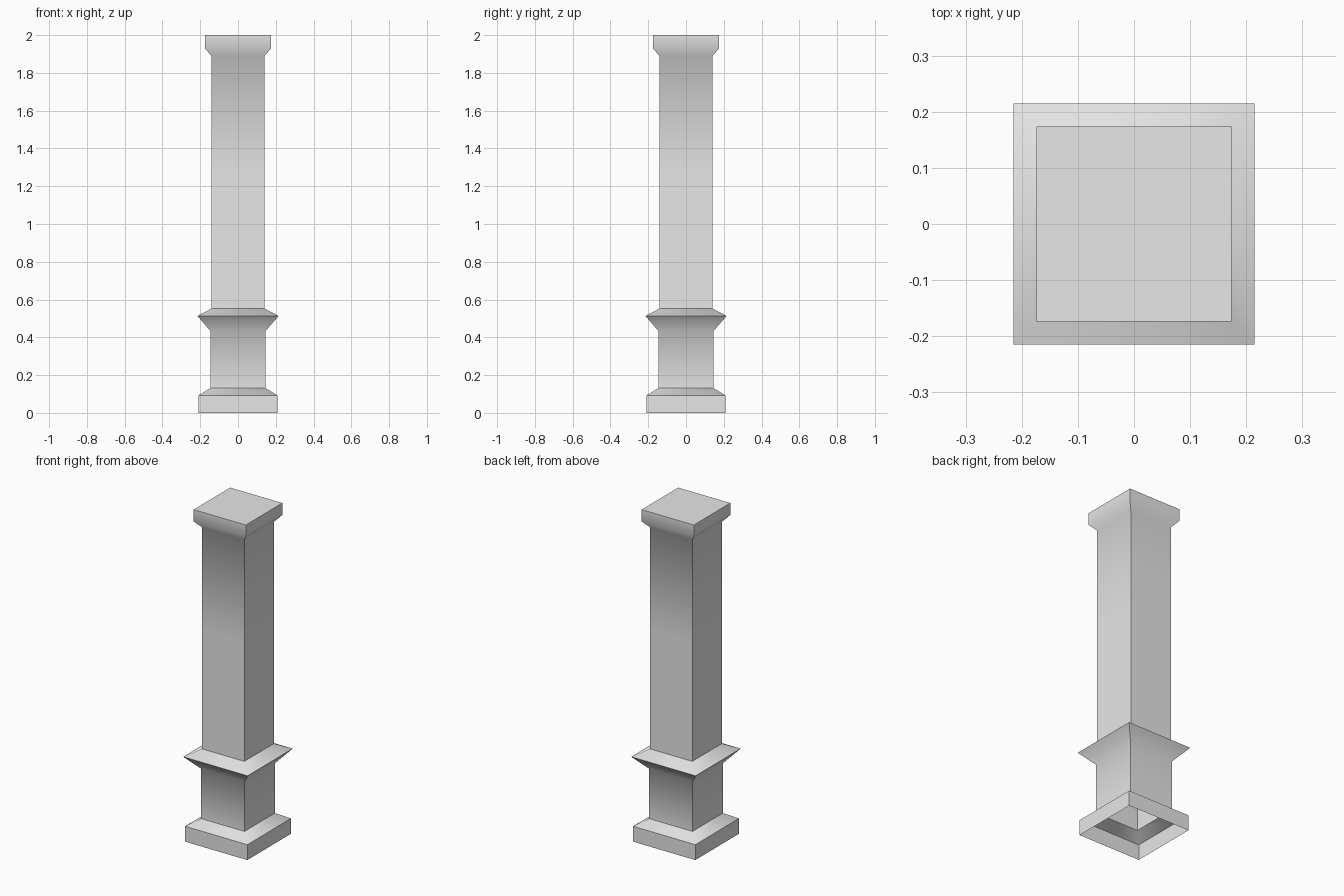
import bpy, bmesh, math

cube = bpy.data.objects.get("Cube")
if cube:
    bpy.data.objects.remove(cube, do_unlink=True)

stone = bpy.data.materials.new("grey stone")
stone.use_nodes = True
GREY = (0.8, 0.8, 0.8, 1)
stone.diffuse_color = GREY
stone.node_tree.nodes["Principled BSDF"].inputs["Base Color"].default_value = GREY


def square_section(name, profile, top=False):
    """Sweep a profile of (half width, height) points around a square."""
    bm = bmesh.new()
    rings = [[bm.verts.new((sx * r, sy * r, z))
              for sx, sy in ((-1, -1), (1, -1), (1, 1), (-1, 1))]
             for r, z in profile]
    for low, high in zip(rings, rings[1:]):
        for i in range(4):
            j = (i + 1) % 4
            bm.faces.new((low[i], low[j], high[j], high[i]))
    if top:
        bm.faces.new(rings[-1])
    mesh = bpy.data.meshes.new(name)
    bm.to_mesh(mesh)
    bm.free()
    mesh.materials.append(stone)
    obj = bpy.data.objects.new(name, mesh)
    bpy.context.collection.objects.link(obj)
    # Gentle bends blend, square corners and ledges stay crisp
    bpy.ops.object.select_all(action='DESELECT')
    obj.select_set(True)
    bpy.context.view_layer.objects.active = obj
    bpy.ops.object.shade_smooth_by_angle(angle=math.radians(50))
    return obj


# Hollow base block with a sloped shoulder
square_section("base", [(0.208, 0), (0.208, 0.093), (0.145, 0.132)])

# Pedestal flaring out to a pointed collar
square_section("pedestal", [(0.145, 0.132), (0.145, 0.433),
                            (0.215, 0.513), (0.141, 0.552)])

# Tall shaft flaring into the closed cap
square_section("shaft_and_cap", [(0.141, 0.552), (0.141, 1.27), (0.141, 1.89),
                                 (0.174, 1.928), (0.174, 2.0)], top=True)
